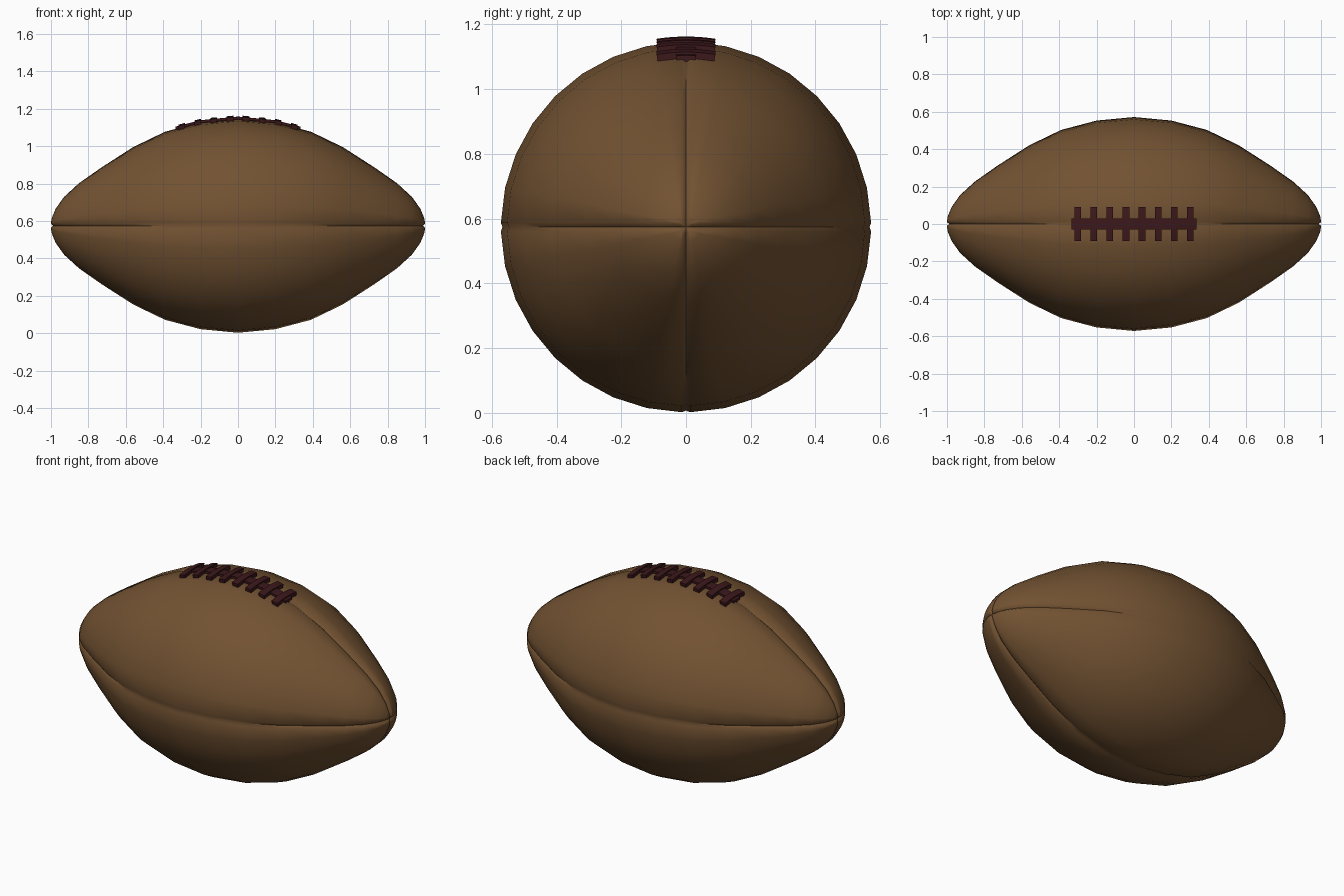
import bpy, bmesh, math

if "Cube" in bpy.data.objects:
    bpy.data.objects.remove(bpy.data.objects["Cube"])

CZ = 0.574
# half profile of the ball: (distance along x, radius)
PROFILE = [(0, .572), (.2, .553), (.39, .503), (.56, .421), (.73, .312),
           (.85, .228), (.93, .155), (.975, .092), (.995, .045), (1.0, .02)]


def material(name, colour):
    m = bpy.data.materials.new(name)
    m.diffuse_color = (*colour, 1)
    m.use_nodes = True
    m.node_tree.nodes["Principled BSDF"].inputs["Base Color"].default_value = m.diffuse_color
    return m


def finish(bm, name, mat, angle):
    bmesh.ops.recalc_face_normals(bm, faces=bm.faces[:])
    me = bpy.data.meshes.new(name)
    bm.to_mesh(me)
    bm.free()
    ob = bpy.data.objects.new(name, me)
    bpy.context.collection.objects.link(ob)
    me.materials.append(mat)
    bpy.ops.object.select_all(action='DESELECT')
    ob.select_set(True)
    bpy.context.view_layer.objects.active = ob
    bpy.ops.object.shade_smooth_by_angle(angle=math.radians(angle))
    return ob


def radius(x):
    x = abs(x)
    for (x0, r0), (x1, r1) in zip(PROFILE, PROFILE[1:]):
        if x <= x1:
            return r0 + (r1 - r0) * (x - x0) / (x1 - x0)
    return 0


leather = material("leather", (.17, .085, .032))
lace_mat = material("lace", (.045, .009, .011))

# ball: rings around x with four pressed-in seams
rings = [(-x, r) for x, r in PROFILE[:0:-1]] + PROFILE
bm = bmesh.new()
loops = []
for i, (x, r) in enumerate(rings):
    a, b = rings[max(i - 1, 0)], rings[min(i + 1, len(rings) - 1)]
    tx, tr = b[0] - a[0], b[1] - a[1]
    n = math.hypot(tx, tr)
    nx, nr = -tr / n, tx / n
    depth = min(.005 + .009 * abs(x), r * .7)
    w = math.asin(min(.013 / r, .5))
    loop = []
    for q in range(4):
        base = q * math.pi / 2
        pts = [(base, x - nx * depth, r - nr * depth)]
        pts += [(base + w + (math.pi / 2 - 2 * w) * k / 8, x, r) for k in range(9)]
        for ang, px, pr in pts:
            loop.append(bm.verts.new((px, pr * math.cos(ang), CZ + pr * math.sin(ang))))
    loops.append(loop)
for A, B in zip(loops, loops[1:]):
    for k in range(len(A)):
        j = (k + 1) % len(A)
        bm.faces.new((A[k], A[j], B[j], B[k]))
for loop, px in ((loops[0], -.988), (loops[-1], .988)):
    tip = bm.verts.new((px, 0, CZ))
    for k in range(len(loop)):
        bm.faces.new((loop[k], loop[(k + 1) % len(loop)], tip))
finish(bm, "ball_body", leather, 60)


# strip that hugs the top of the ball
def strip(bm, x0, x1, y0, y1, nx, ny, low, high):
    def grid(h):
        rows = []
        for i in range(nx + 1):
            x = x0 + (x1 - x0) * i / nx
            r = radius(x)
            row = []
            for j in range(ny + 1):
                a = (y0 + (y1 - y0) * j / ny) / r
                row.append(bm.verts.new((x, (r + h) * math.sin(a), CZ + (r + h) * math.cos(a))))
            rows.append(row)
        return rows
    T, L = grid(high), grid(low)
    for G in (T, L):
        for i in range(nx):
            for j in range(ny):
                bm.faces.new((G[i][j], G[i + 1][j], G[i + 1][j + 1], G[i][j + 1]))
    for i in range(nx):
        for j in (0, ny):
            bm.faces.new((T[i][j], T[i + 1][j], L[i + 1][j], L[i][j]))
    for j in range(ny):
        for i in (0, nx):
            bm.faces.new((T[i][j], T[i][j + 1], L[i][j + 1], L[i][j]))


# long lace along the top seam
bm = bmesh.new()
strip(bm, -.333, .333, -.03, .03, 16, 2, -.01, .012)
finish(bm, "long_lace", lace_mat, 35)

# eight cross laces
bm = bmesh.new()
for k in range(8):
    c = -.301 + .086 * k
    strip(bm, c - .018, c + .018, -.088, .088, 1, 8, -.01, .019)
finish(bm, "cross_laces", lace_mat, 35)
